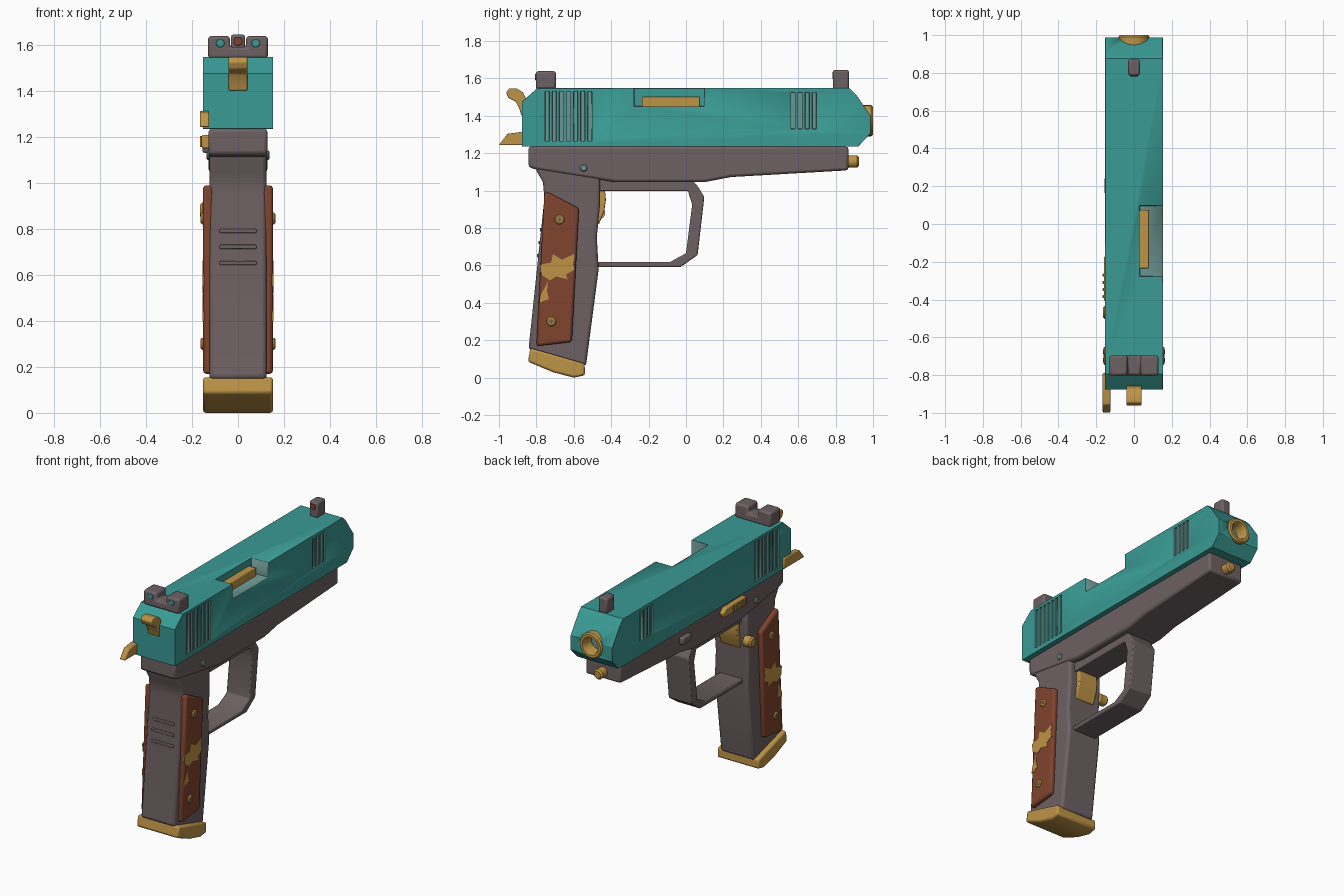
import bpy, bmesh, math
from mathutils import Vector

if "Cube" in bpy.data.objects:
    bpy.data.objects.remove(bpy.data.objects["Cube"])


def material(name, r, g, b):
    m = bpy.data.materials.new(name)
    m.diffuse_color = (r, g, b, 1)
    m.use_nodes = True
    m.node_tree.nodes["Principled BSDF"].inputs["Base Color"].default_value = m.diffuse_color
    return m


TEAL = material("teal", 0.042, 0.328, 0.30)
STEEL = material("grey teal", 0.15, 0.30, 0.285)
GREY = material("warm grey", 0.155, 0.12, 0.125)
GOLD = material("gold", 0.515, 0.296, 0.061)
WOOD = material("red brown", 0.216, 0.056, 0.026)


def finish(name, bm, mats, bevel=0.0, segs=2):
    bmesh.ops.recalc_face_normals(bm, faces=bm.faces)
    me = bpy.data.meshes.new(name)
    bm.to_mesh(me)
    bm.free()
    ob = bpy.data.objects.new(name, me)
    bpy.context.collection.objects.link(ob)
    for m in mats:
        me.materials.append(m)
    if bevel:
        mod = ob.modifiers.new("bevel", 'BEVEL')
        mod.width, mod.segments = bevel, segs
        mod.limit_method, mod.angle_limit = 'ANGLE', math.radians(35)
    bpy.ops.object.select_all(action='DESELECT')
    bpy.context.view_layer.objects.active = ob
    ob.select_set(True)
    bpy.ops.object.shade_smooth_by_angle(angle=math.radians(32))
    return ob


def add_prism(bm, pts, a, b, axis='x'):
    """Extrude a (y,z) outline along x, or an (x,z) outline along y."""
    put = (lambda p, d: (d, p[0], p[1])) if axis == 'x' else (lambda p, d: (p[0], d, p[1]))
    lo = [bm.verts.new(put(p, a)) for p in pts]
    hi = [bm.verts.new(put(p, b)) for p in pts]
    faces = [bm.faces.new(lo), bm.faces.new(hi[::-1])]
    for i in range(len(pts)):
        j = (i + 1) % len(pts)
        faces.append(bm.faces.new((lo[i], hi[i], hi[j], lo[j])))
    return faces


def prism(name, pts, a, b, mat, bevel=0.008, axis='x', segs=2):
    bm = bmesh.new()
    add_prism(bm, pts, a, b, axis)
    return finish(name, bm, [mat], bevel, segs)


def rect(y0, y1, z0, z1):
    return [(y0, z0), (y1, z0), (y1, z1), (y0, z1)]


def lathe(name, prof, centre, axis, mat, n=24):
    """Spin (radius, distance) points about the given axis through centre."""
    bm = bmesh.new()
    c, ax = Vector(centre), Vector(axis)
    u = Vector((0, 0, 1))
    v = ax.cross(u)
    rings = [[bm.verts.new(c + ax * d + (u * math.cos(t) + v * math.sin(t)) * r)
              for t in (2 * math.pi * i / n for i in range(n))] for r, d in prof]
    for p, q in zip(rings, rings[1:]):
        for i in range(n):
            j = (i + 1) % n
            bm.faces.new((p[i], q[i], q[j], p[j]))
    bmesh.ops.remove_doubles(bm, verts=bm.verts, dist=1e-5)
    return finish(name, bm, [mat])


def knob(name, r, length, centre, axis, mat, ch=0.006):
    return lathe(name, [(0, 0), (r, 0), (r, length - ch), (r - ch, length), (0, length)],
                 centre, axis, mat)


# Slide body
slide_pts = [(-0.877, 1.235), (-0.877, 1.475), (-0.795, 1.547), (0.875, 1.547),
             (0.91, 1.512), (0.987, 1.40), (0.987, 1.305), (0.92, 1.235)]
bm = bmesh.new()
add_prism(bm, slide_pts, -0.153, 0.153)
slide = finish("slide", bm, [TEAL, STEEL])

# Cutter: grip grooves, ejection port and muzzle hole
bm = bmesh.new()
for s in (-1, 1):
    for y0, count, z0, z1 in ((-0.742, 7, 1.265, 1.53), (0.572, 4, 1.33, 1.525)):
        for i in range(count):
            y = y0 + 0.038 * i
            for f in add_prism(bm, rect(y - 0.011, y + 0.011, z0, z1), s * 0.141, s * 0.2):
                f.material_index = 1
port = add_prism(bm, rect(-0.277, 0.097, 1.45, 1.62), 0.03, 0.25)
for f in port[2:]:
    f.material_index = 1
ring = [(0.075 * math.cos(i * math.pi / 12), 1.373 + 0.075 * math.sin(i * math.pi / 12))
        for i in range(24)]
add_prism(bm, ring, 0.85, 1.1, 'y')
cutter = finish("slide_cutter", bm, [TEAL, STEEL])
cutter.hide_render = True
cutter.hide_viewport = False
mod = slide.modifiers.new("cuts", 'BOOLEAN')
mod.operation, mod.solver, mod.object = 'DIFFERENCE', 'EXACT', cutter
bpy.ops.object.select_all(action='DESELECT')
bpy.context.view_layer.objects.active = slide
slide.select_set(True)
bpy.ops.object.modifier_apply(modifier="cuts")
bpy.data.objects.remove(cutter)
mod = slide.modifiers.new("worn_edges", 'BEVEL')
mod.width, mod.segments, mod.material = 0.005, 1, 1
mod.limit_method, mod.angle_limit = 'ANGLE', math.radians(60)

# Barrel: chamber block, muzzle and bore
prism("chamber_block", rect(-0.235, 0.075, 1.44, 1.502), 0.025, 0.08, GOLD, 0.004)
lathe("muzzle", [(0, 0.87), (0.083, 0.87), (0.083, 0.99), (0.075, 1.0), (0.058, 1.0),
                 (0.05, 0.985), (0.05, 0.89), (0, 0.89)], (0, 0, 1.373), (0, 1, 0), GOLD, 32)
knob("bore", 0.049, 0.04, (0, 0.885, 1.373), (0, 1, 0), STEEL)
knob("guide_rod", 0.033, 0.075, (0, 0.85, 1.155), (0, 1, 0), GOLD, 0.01)

# Frame and grip
prism("frame", [(-0.842, 1.235), (0.868, 1.235), (0.868, 1.108), (0.24, 1.072), (0.10, 1.045),
                (-0.38, 1.045), (-0.80, 1.112), (-0.842, 1.125)], -0.128, 0.128, GREY, 0.014)
prism("grip", [(-0.80, 1.13), (-0.80, 1.105), (-0.765, 1.045), (-0.757, 0.96), (-0.842, 0.15),
               (-0.535, 0.06), (-0.467, 0.58), (-0.477, 0.75), (-0.46, 0.92), (-0.46, 1.08)],
      -0.124, 0.124, GREY, 0.02, segs=3)
for i, z in enumerate((0.79, 0.722, 0.652)):
    y = -0.757 - (0.96 - z) * 0.105
    prism(f"backstrap_ridge_{i}", rect(y - 0.007, y + 0.02, z - 0.009, z + 0.009),
          -0.08, 0.08, GREY, 0.004)

# Trigger guard and trigger
prism("trigger_guard", [(-0.47, 1.06), (0.03, 1.06), (0.065, 1.02), (0.098, 0.965),
                        (0.062, 0.655), (-0.03, 0.59), (-0.48, 0.59), (-0.48, 0.618),
                        (-0.085, 0.618), (0.0, 0.665), (0.033, 0.925), (0.01, 0.998),
                        (-0.47, 0.998)], -0.085, 0.085, GREY, 0.006)
prism("trigger", [(-0.48, 1.02), (-0.435, 1.02), (-0.428, 0.95), (-0.437, 0.89),
                  (-0.465, 0.82), (-0.49, 0.82)], -0.07, 0.07, GOLD, 0.006)

# Magazine base
prism("magazine_base", [(-0.832, 0.158), (-0.542, 0.075), (-0.54, 0.012), (-0.60, 0.0),
                        (-0.71, 0.028), (-0.845, 0.085)], -0.152, 0.152, GOLD, 0.012)

# Wooden panels, gold patches, screws and pins on both sides
patch_a = [(-0.781, 0.604), (-0.722, 0.615), (-0.711, 0.66), (-0.663, 0.63), (-0.594, 0.663),
           (-0.604, 0.6), (-0.592, 0.578), (-0.642, 0.551), (-0.631, 0.524),
           (-0.695, 0.54), (-0.727, 0.519), (-0.775, 0.551)]
patch_b = [(-0.781, 0.433), (-0.738, 0.515), (-0.743, 0.465), (-0.733, 0.42), (-0.784, 0.4)]
for s, side in ((1, "right"), (-1, "left")):
    prism(f"grip_panel_{side}", [(-0.757, 0.992), (-0.725, 0.985), (-0.572, 0.905),
                                 (-0.61, 0.19), (-0.80, 0.168)],
          s * 0.108, s * 0.152, WOOD, 0.014)
    for k, patch in enumerate((patch_a, patch_b)):
        prism(f"patch_{k}_{side}", patch, s * 0.147, s * 0.154, GOLD, 0)
    for k, (y, z) in enumerate(((-0.676, 0.845), (-0.72, 0.30))):
        knob(f"panel_screw_{k}_{side}", 0.026, 0.022, (s * 0.14, y, z), (s, 0, 0), GOLD)
        lathe(f"screw_socket_{k}_{side}", [(0, 0), (0.013, 0), (0.013, 0.022), (0, 0.022)],
              (s * 0.1415, y, z), (s, 0, 0), GREY, 6)
    knob(f"frame_pin_{side}", 0.02, 0.02, (s * 0.118, -0.547, 1.12), (s, 0, 0), STEEL)

# Sights with coloured dots
prism("rear_sight", [(-0.13, 1.54), (0.13, 1.54), (0.13, 1.638), (0.035, 1.638), (0.035, 1.59),
                     (-0.035, 1.59), (-0.035, 1.638), (-0.13, 1.638)],
      -0.803, -0.695, GREY, 0.013, 'y')
prism("front_sight", rect(0.785, 0.872, 1.54, 1.645), -0.031, 0.031, GREY, 0.012)
for x in (-0.077, 0.077):
    knob("rear_sight_dot", 0.018, 0.01, (x, -0.796, 1.607), (0, -1, 0), TEAL, 0.002)
knob("front_sight_dot", 0.02, 0.01, (0, 0.792, 1.615), (0, -1, 0), WOOD, 0.002)

# Hammer
prism("hammer", [(-0.962, 1.525), (-0.945, 1.547), (-0.905, 1.545), (-0.872, 1.525),
                 (-0.85, 1.48), (-0.85, 1.40), (-0.88, 1.40), (-0.892, 1.44),
                 (-0.91, 1.475), (-0.95, 1.495)], -0.041, 0.041, GOLD, 0.006)

# Left side controls
prism("safety_lever", [(-1.0, 1.243), (-0.79, 1.243), (-0.79, 1.312), (-0.89, 1.312),
                       (-0.955, 1.303)], -0.166, -0.125, GOLD, 0.005)
prism("slide_stop", [(-0.41, 1.15), (-0.18, 1.15), (-0.17, 1.18), (-0.20, 1.208),
                     (-0.41, 1.208)], -0.158, -0.12, GOLD, 0.006)
for i in range(4):
    y = -0.385 + 0.038 * i
    prism(f"slide_stop_ridge_{i}", rect(y - 0.008, y + 0.008, 1.155, 1.203),
          -0.166, -0.15, GOLD, 0.003)
prism("takedown_lever", rect(0.155, 0.25, 1.13, 1.18), -0.155, -0.12, GREY, 0.01)
knob("magazine_release", 0.035, 0.055, (-0.11, -0.468, 0.88), (-1, 0, 0), GOLD, 0.01)
